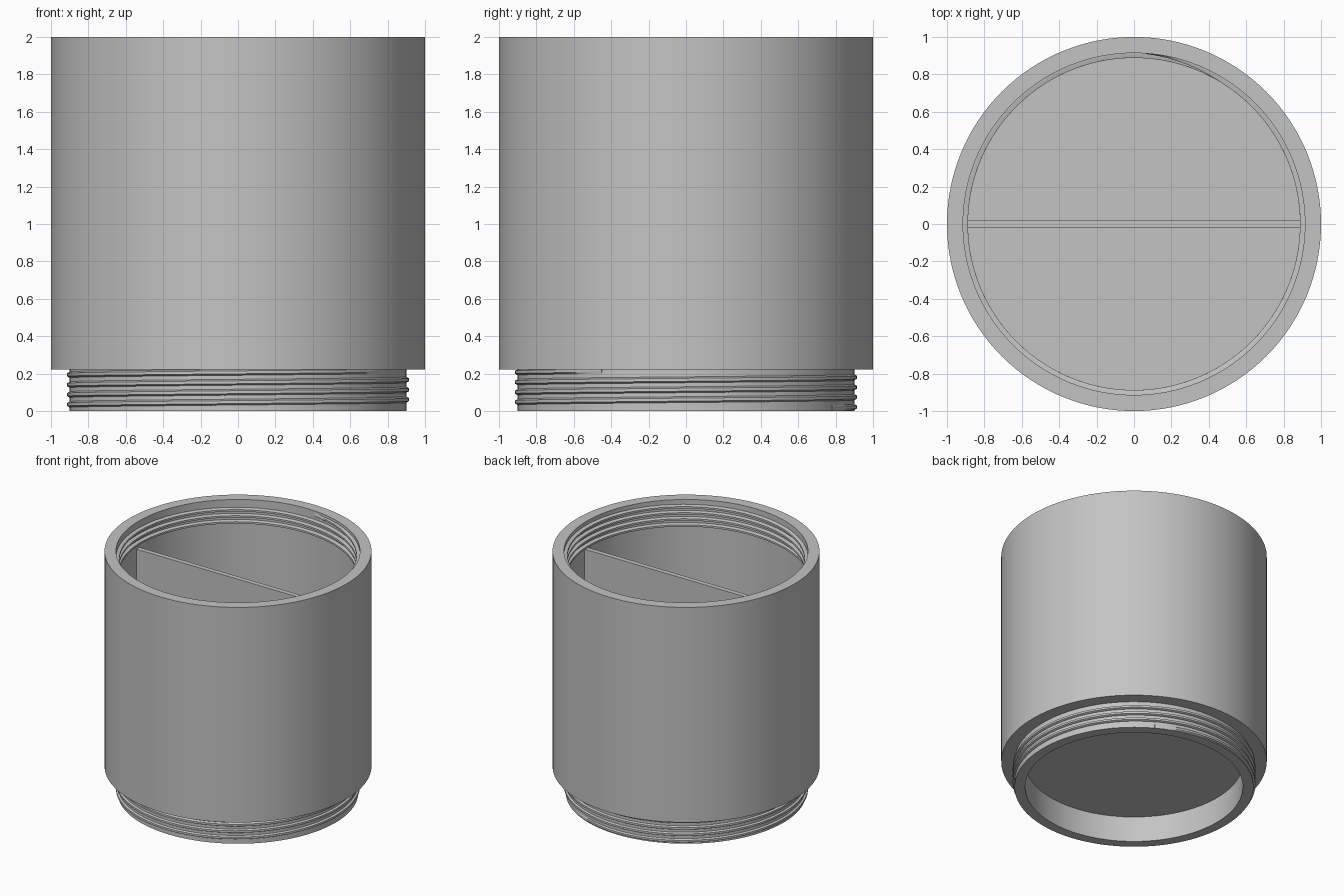
import bpy, bmesh, math
from mathutils import Matrix

cube = bpy.data.objects.get("Cube")
if cube:
    bpy.data.objects.remove(cube, do_unlink=True)

BORE, NECK, SHOULDER, FLOOR, HEIGHT = 0.914, 0.9, 0.222, 0.3, 2.0
SEGMENTS = 128

grey = bpy.data.materials.new("plain_grey")
grey.use_nodes = True
grey.diffuse_color = (0.55, 0.55, 0.55, 1)
grey.node_tree.nodes["Principled BSDF"].inputs["Base Color"].default_value = grey.diffuse_color


def finish(name, bm):
    """Turn a bmesh into a smooth object with sharp edges."""
    bmesh.ops.remove_doubles(bm, verts=bm.verts, dist=1e-5)
    bmesh.ops.recalc_face_normals(bm, faces=bm.faces)
    mesh = bpy.data.meshes.new(name)
    bm.to_mesh(mesh)
    bm.free()
    mesh.materials.append(grey)
    mesh.shade_smooth()
    mesh.set_sharp_from_angle(angle=math.radians(30))
    obj = bpy.data.objects.new(name, mesh)
    bpy.context.collection.objects.link(obj)
    return obj


def lathe(name, profile):
    """Spin a radius/height profile about z."""
    bm = bmesh.new()
    verts = [bm.verts.new((r, 0, z)) for r, z in profile]
    edges = [bm.edges.new(pair) for pair in zip(verts, verts[1:])]
    bmesh.ops.spin(bm, geom=verts + edges, cent=(0, 0, 0), axis=(0, 0, 1),
                   angle=math.tau, steps=SEGMENTS, use_merge=True)
    return finish(name, bm)


def thread(name, root, crest, z_start, pitch, turns, start_angle):
    """Sweep a tapered-end trapezoid ridge along a rising helix."""
    bm = bmesh.new()
    steps = int(turns * 96)
    sink = root - math.copysign(0.006, crest - root)
    rings = []
    for i in range(steps + 1):
        turn = turns * i / steps
        a = start_angle + turn * math.tau
        z = z_start + pitch * turn
        lead = min(1, 0.1 + 12 * min(turn, turns - turn))
        tip = root + (crest - root) * lead
        section = [(sink, -0.3), (root, -0.3), (tip, -0.15),
                   (tip, 0.15), (root, 0.3), (sink, 0.3)]
        rings.append([bm.verts.new((r * math.cos(a), r * math.sin(a), z + h * pitch))
                      for r, h in section])
    for low, high in zip(rings, rings[1:]):
        for k in range(len(low)):
            j = (k + 1) % len(low)
            bm.faces.new((low[k], low[j], high[j], high[k]))
    bm.faces.new(rings[0])
    bm.faces.new(rings[-1])
    return finish(name, bm)


# Cup body with stepped neck and hollow underside
lathe("container_body", [
    (0, SHOULDER - 0.01), (0.82, SHOULDER - 0.01), (0.82, 0), (NECK, 0),
    (NECK, SHOULDER), (1, SHOULDER), (1, HEIGHT), (BORE, HEIGHT),
    (BORE, FLOOR), (0, FLOOR)])

# Screw threads on the neck and inside the mouth
thread("neck_thread", NECK, 0.914, 0.017, 0.053, 3.75, math.radians(60))
thread("mouth_thread", BORE, 0.888, 1.785, 0.05, 3.6, math.radians(230))

# Wall dividing the inside into two halves
bm = bmesh.new()
top = HEIGHT - SHOULDER
bmesh.ops.create_cube(bm, size=1, matrix=Matrix.Translation((0, 0, (FLOOR + top) / 2))
                      @ Matrix.Diagonal((2 * BORE + 0.01, 0.04, top - FLOOR, 1)))
finish("divider", bm)
